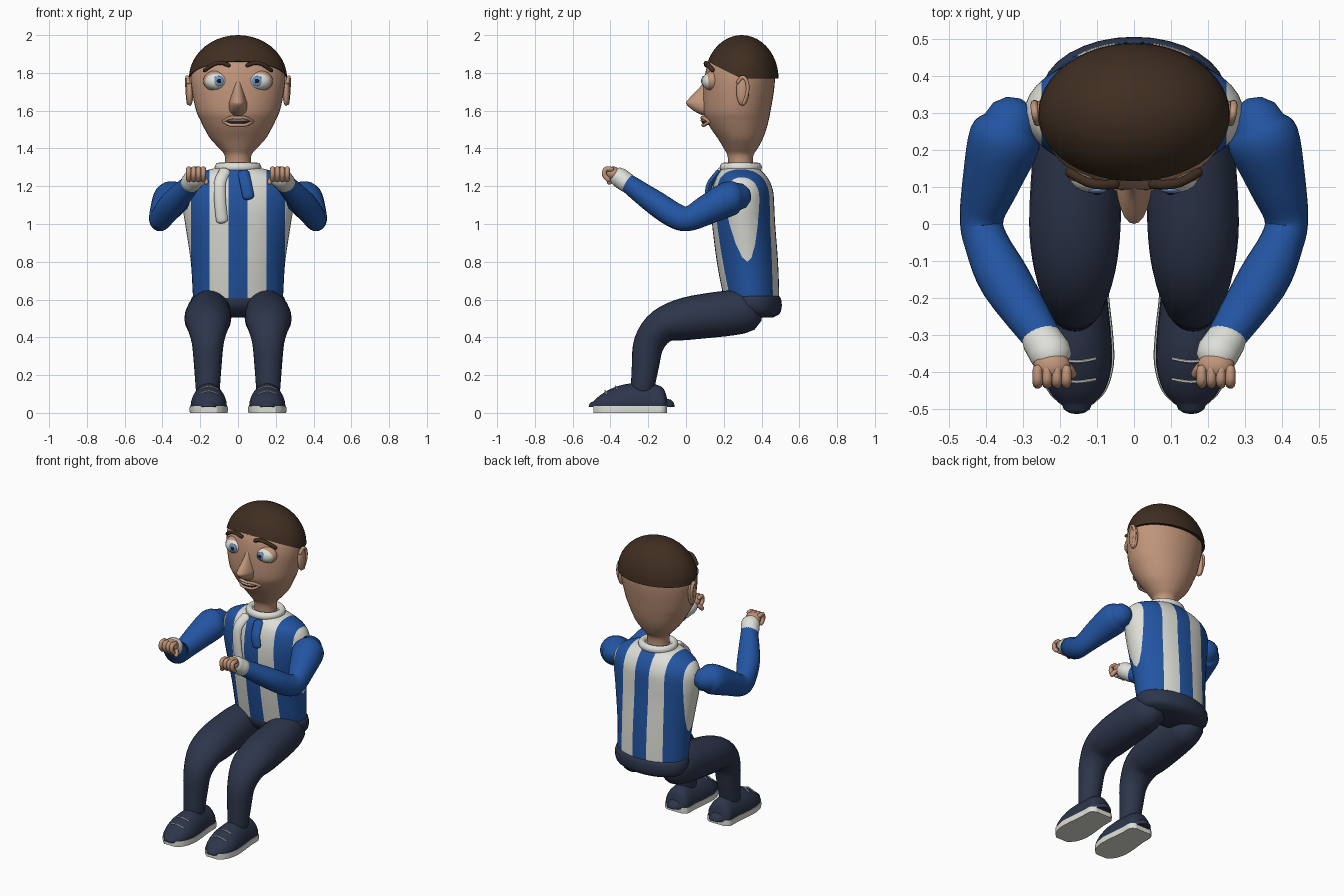
import bpy, bmesh
from math import sin, cos, pi, asin, radians, sqrt
from mathutils import Vector

if "Cube" in bpy.data.objects:
    bpy.data.objects.remove(bpy.data.objects["Cube"], do_unlink=True)


def material(name, r, g, b):
    m = bpy.data.materials.new(name)
    m.use_nodes = True
    m.diffuse_color = (r, g, b, 1)
    node = next(n for n in m.node_tree.nodes if n.type == "BSDF_PRINCIPLED")
    node.inputs["Base Color"].default_value = (r, g, b, 1)
    node.inputs["Roughness"].default_value = 0.8
    return m


SKIN = material("skin", 0.53, 0.3, 0.195)
HAIR = material("dark brown", 0.05, 0.027, 0.015)
BLUE = material("blue cloth", 0.016, 0.09, 0.36)
WHITE = material("white cloth", 0.74, 0.74, 0.69)
NAVY = material("navy cloth", 0.026, 0.036, 0.07)
IRIS = material("pale blue", 0.17, 0.3, 0.56)
DARK = material("near black", 0.012, 0.012, 0.02)
MOUTH = material("mouth red", 0.07, 0.02, 0.018)


def finish(name, bm, *mats):
    """Turn a bmesh into a smooth shaded object."""
    bmesh.ops.recalc_face_normals(bm, faces=bm.faces)
    me = bpy.data.meshes.new(name)
    bm.to_mesh(me)
    bm.free()
    for m in mats:
        me.materials.append(m)
    me.shade_smooth()
    me.set_sharp_from_angle(angle=radians(50))
    ob = bpy.data.objects.new(name, me)
    bpy.context.collection.objects.link(ob)
    return ob


def skin_rings(rings):
    """Join rings of points into a closed surface."""
    bm = bmesh.new()
    loops = [[bm.verts.new(p) for p in ring] for ring in rings]
    for a, b in zip(loops, loops[1:]):
        for i in range(len(a)):
            j = (i + 1) % len(a)
            bm.faces.new((a[i], a[j], b[j], b[i]))
    bm.faces.new(loops[0])
    bm.faces.new(loops[-1])
    return bm


def smooth_path(secs, steps):
    """Catmull-Rom interpolation of (x, y, z, width, depth) sections."""
    out, n = [], len(secs)
    for i in range(n - 1):
        a, b, c, d = (secs[max(0, min(n - 1, i + k))] for k in (-1, 0, 1, 2))
        for s in range(steps):
            t = s / steps
            out.append([q + t / 2 * (r - p + t * (2 * p - 5 * q + 4 * r - w + t * (3 * (q - r) + w - p)))
                        for p, q, r, w in zip(a, b, c, d)])
    return out + [list(secs[-1])]


def loft(secs, flat=False, rounded=False, sides=24, steps=4, clamp=None):
    """Sweep an ellipse through sections; flat keeps every ring horizontal."""
    path = smooth_path(secs, steps)
    span = Vector(secs[-1][:3]) - Vector(secs[0][:3])
    ref = Vector((0, 1, 0)) if abs(span.x) > 0.7 * span.length else Vector((1, 0, 0))
    pts = [Vector(p[:3]) for p in path]
    items = []
    for i, p in enumerate(path):
        t = (pts[min(i + 1, len(pts) - 1)] - pts[max(i - 1, 0)]).normalized()
        if flat:
            t = Vector((0, 0, 1))
        items.append((pts[i], t, max(p[3], 0.001), max(p[4], 0.001)))
    if rounded:
        for end, way in ((items[0], -1), (items[-1], 1)):
            c, t, ra, rb = end
            for ang in (30, 60, 88):
                k, h = cos(radians(ang)), sin(radians(ang)) * min(ra, rb) * way
                ring = (c + t * h, t, ra * k, rb * k)
                items.insert(0, ring) if way < 0 else items.append(ring)
    rings = []
    for c, t, ra, rb in items:
        u = (ref - t * ref.dot(t)).normalized()
        v = t.cross(u)
        ring = [c + u * ra * cos(2 * pi * k / sides) + v * rb * sin(2 * pi * k / sides) for k in range(sides)]
        if clamp:
            for q in ring:
                q.z = max(clamp[0], min(clamp[1], q.z))
        rings.append(ring)
    return skin_rings(rings)


def tube(name, mat, pts, r, rb=None, sides=10):
    return finish(name, loft([(*p, r, rb or r) for p in pts], rounded=True, sides=sides), mat)


def ball(name, mat, loc, size):
    bm = bmesh.new()
    bmesh.ops.create_uvsphere(bm, u_segments=24, v_segments=14, radius=1)
    for v in bm.verts:
        v.co = Vector(loc) + Vector(a * b for a, b in zip(v.co, size))
    return finish(name, bm, mat)


def level(rows):
    """Horizontal sections centred on x = 0 from (z, y, width, depth)."""
    return [(0, y, z, w, d) for z, y, w, d in rows]


# Head, neck and nose
finish("head", loft(level([
    (1.28, .29, .07, .065), (1.36, .288, .07, .068), (1.4, .29, .1, .09), (1.45, .288, .145, .118),
    (1.5, .28, .175, .145), (1.55, .273, .2, .165), (1.6, .27, .222, .178), (1.7, .278, .243, .187),
    (1.78, .285, .25, .186), (1.85, .29, .233, .172), (1.93, .29, .16, .12), (1.96, .29, .03, .03)]),
    flat=True, sides=40), SKIN)
finish("nose", loft(level([
    (1.78, .13, .015, .02), (1.72, .13, .026, .06), (1.66, .13, .044, .118), (1.635, .13, .05, .128),
    (1.6, .13, .048, .09), (1.575, .13, .03, .045)]), flat=True), SKIN)

# Hair cap with a raised front edge
rings = []
for row in range(12):
    ring = []
    for k in range(48):
        a = 2 * pi * k / 48
        low = asin(0.4 * max(0, -sin(a)))
        e = low + (pi / 2 - 0.01 - low) * row / 11
        ring.append(Vector((.26 * cos(a) * cos(e), .295 + .195 * sin(a) * cos(e), 1.77 + .23 * sin(e))))
    rings.append(ring)
finish("hair", skin_rings(rings), HAIR)

# Mouth
ball("mouth_opening", MOUTH, (0, .115, 1.543), (.062, .033, .018))
ball("upper_teeth", WHITE, (0, .11, 1.548), (.054, .034, .009))
for name, z, y in (("upper_lip", 1.562, .085), ("lower_lip", 1.524, .09)):
    tube(name, SKIN, [(-.075, .125, 1.543), (-.04, y + .008, z), (0, y, z), (.04, y + .008, z), (.075, .125, 1.543)], .009)

# Torso: rings split along the stripe edges, then coloured by distance from the middle
bm = loft(level([
    (.58, .35, .235, .143), (.64, .343, .24, .15), (.8, .325, .25, .162), (1, .305, .28, .167),
    (1.1, .3, .295, .167), (1.18, .3, .293, .16), (1.24, .295, .26, .14), (1.28, .29, .18, .112),
    (1.3, .29, .1, .09)]), flat=True, sides=40)
for edge in (.05, .15, .25):
    for s in (1, -1):
        bmesh.ops.bisect_plane(bm, geom=bm.verts[:] + bm.edges[:] + bm.faces[:],
                               plane_co=(s * edge, 0, 0), plane_no=(1, 0, 0))
for f in bm.faces:
    f.material_index = int((abs(f.calc_center_median().x) + .05) / .1) % 2
finish("striped_shirt", bm, BLUE, WHITE)

# Collar and scarf ends
bm = bmesh.new()
collar = [[Vector(((.102 + .022 * cos(b)) * cos(a) * 1.0, .29 + (.09 + .022 * cos(b)) * sin(a), 1.3 + .025 * sin(b)))
           for b in (2 * pi * j / 12 for j in range(12))] for a in (2 * pi * i / 36 for i in range(36))]
loops = [[bm.verts.new(p) for p in ring] for ring in collar]
for i in range(36):
    for j in range(12):
        a, b = loops[i], loops[(i + 1) % 36]
        bm.faces.new((a[j], b[j], b[(j + 1) % 12], a[(j + 1) % 12]))
finish("collar", bm, WHITE)
tube("scarf_end_white", WHITE, [(-.07, .18, 1.28), (-.095, .135, 1.22), (-.095, .125, 1.12), (-.085, .13, 1.02)], .031, .017)
tube("scarf_end_blue", BLUE, [(.03, .17, 1.27), (.042, .125, 1.21), (.055, .115, 1.145)], .031, .017)

# Pelvis
finish("pelvis", loft(level([
    (.505, .37, .17, .09), (.525, .37, .225, .125), (.565, .357, .248, .15), (.61, .35, .245, .15),
    (.63, .345, .22, .13)]), flat=True, sides=32), NAVY)

# Paired parts
shoe = [(-.1, .05, .04), (-.125, .08, .1), (-.2, .083, .122), (-.3, .093, .12), (-.38, .095, .1),
        (-.45, .076, .062), (-.49, .04, .025)]
for side, s in (("left", 1), ("right", -1)):
    def m(*pts):
        return [(s * p[0], *p[1:]) for p in pts]

    def at(x, y, z):
        return (s * x, y, z)

    # Eyes, brows and ears
    ball(side + "_eyelid", SKIN, at(.115, .14, 1.757), (.069, .04, .056))
    ball(side + "_eyeball", WHITE, at(.115, .13, 1.755), (.06, .045, .046))
    ball(side + "_iris", IRIS, at(.102, .092, 1.757), (.028, .01, .028))
    ball(side + "_pupil", DARK, at(.1, .086, 1.757), (.012, .008, .012))
    tube(side + "_brow", HAIR, m((.05, .108, 1.84), (.09, .107, 1.853), (.13, .115, 1.845), (.175, .14, 1.815)), .013, .011)
    ball(side + "_ear", SKIN, at(.255, .3, 1.705), (.02, .034, .08))
    tube(side + "_ear_rim", SKIN, m((.262, .305, 1.64), (.268, .325, 1.7), (.27, .322, 1.755),
                                    (.268, .298, 1.778), (.262, .275, 1.75)), .01)

    # Arm, cuff and hand
    finish(side + "_sleeve", loft(m(
        (.335, .27, 1.145, .075, .075), (.35, .23, 1.135, .098, .092), (.385, .12, 1.08, .08, .08),
        (.412, .02, 1.03, .06, .066), (.4, -.05, 1.04, .06, .067), (.345, -.16, 1.11, .07, .065),
        (.24, -.32, 1.225, .05, .048)), rounded=True), BLUE)
    finish(side + "_cuff", loft(m((.25, -.312, 1.217, .055, .052), (.226, -.35, 1.245, .058, .053)), rounded=True), WHITE)
    ball(side + "_palm", SKIN, at(.222, -.385, 1.267), (.05, .042, .037))
    for i in range(4):
        x = .183 + .026 * i
        tube(side + "_finger_" + str(i + 1), SKIN, m((x, -.395, 1.29), (x, -.425, 1.29), (x, -.432, 1.26),
                                                     (x, -.412, 1.235)), .0135)
    tube(side + "_thumb", SKIN, m((.2, -.375, 1.25), (.178, -.39, 1.24), (.168, -.405, 1.222)), .014)

    # Leg and shoe
    finish(side + "_trouser_leg", loft(m(
        (.15, .3, .535, .108, .115), (.155, .2, .525, .118, .12), (.16, 0, .498, .124, .113),
        (.16, -.125, .46, .11, .092), (.16, -.195, .37, .085, .082), (.16, -.215, .25, .073, .072),
        (.16, -.23, .13, .064, .062)), rounded=True), NAVY)
    finish(side + "_shoe", loft(m(*[(.155, y, .035, w, h) for y, w, h in shoe]), rounded=True, clamp=(.03, 1)), NAVY)
    finish(side + "_sole", loft(m(*[(.155, y, .018, w * 1.06, .1) for y, w, h in shoe]), sides=32, clamp=(0, .036)), WHITE)
    for y, z in ((-.365, .142), (-.42, .117)):
        tube(side + "_lace", WHITE, m((.105, y, z - .016), (.155, y - .008, z), (.205, y, z - .016)), .004, sides=6)
